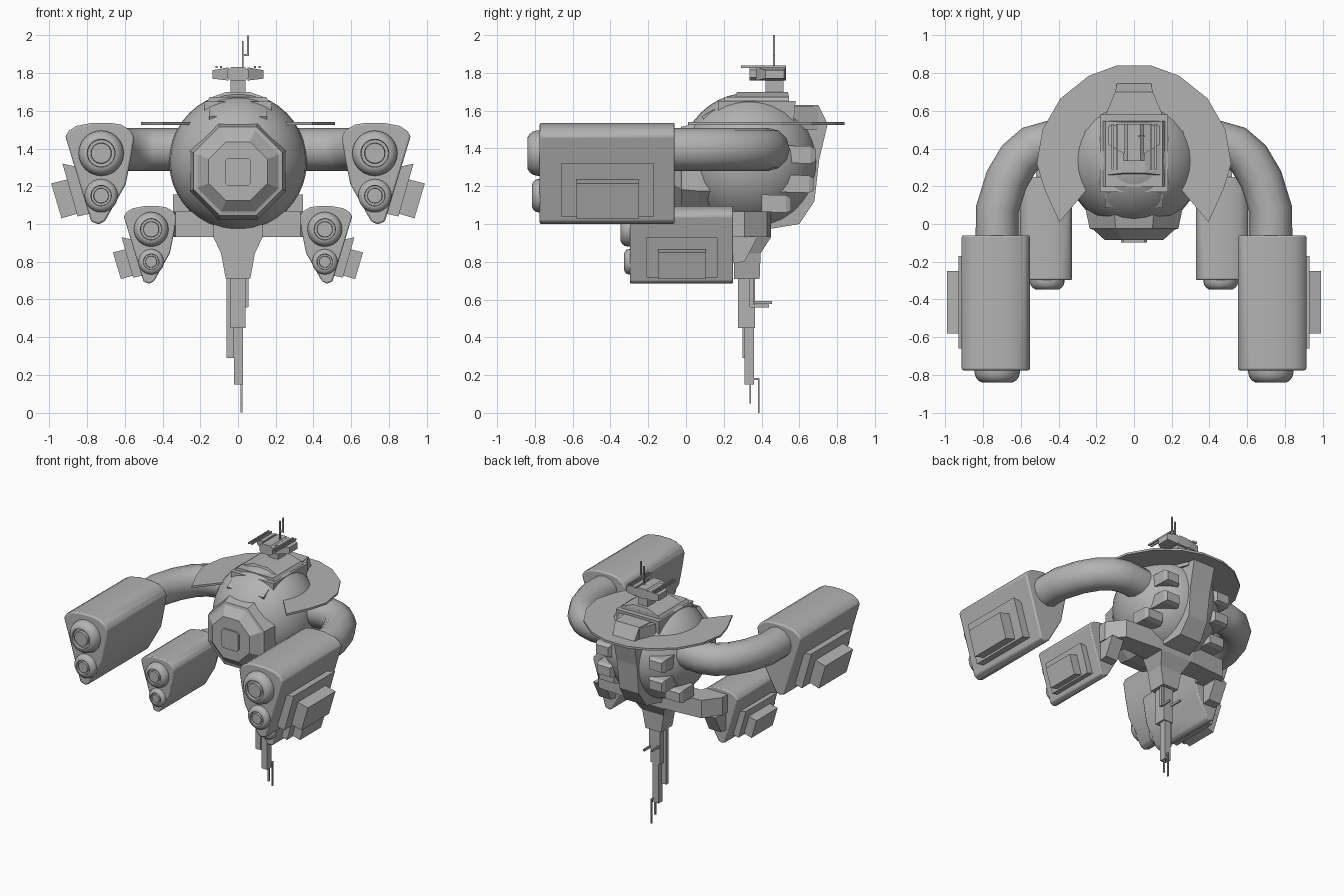
import bpy, bmesh, math
from mathutils import Vector

if "Cube" in bpy.data.objects:
    bpy.data.objects.remove(bpy.data.objects["Cube"])

C = Vector((0, .335, 1.33))   # hull centre
R = .365
grey = bpy.data.materials.new("dark_grey")
grey.diffuse_color = (.45, .45, .45, 1)
grey.use_nodes = True
grey.node_tree.nodes["Principled BSDF"].inputs["Base Color"].default_value = grey.diffuse_color


def finish(name, bm, smooth=None, bevel=0):
    bmesh.ops.recalc_face_normals(bm, faces=bm.faces)
    me = bpy.data.meshes.new(name)
    bm.to_mesh(me)
    bm.free()
    me.materials.append(grey)
    ob = bpy.data.objects.new(name, me)
    bpy.context.collection.objects.link(ob)
    if bevel:
        m = ob.modifiers.new("Bevel", 'BEVEL')
        m.width, m.segments, m.limit_method = bevel, 2, 'ANGLE'
    if smooth:
        bpy.ops.object.select_all(action='DESELECT')
        ob.select_set(True)
        bpy.context.view_layer.objects.active = ob
        bpy.ops.object.shade_smooth_by_angle(angle=math.radians(smooth))
    return ob


def loft(name, rings, **kw):
    """Skin a list of equal-length point rings and cap both ends."""
    bm = bmesh.new()
    vs = [[bm.verts.new(p) for p in r] for r in rings]
    n = len(vs[0])
    for a, b in zip(vs, vs[1:]):
        for i in range(n):
            bm.faces.new((a[i], a[(i + 1) % n], b[(i + 1) % n], b[i]))
    bm.faces.new(vs[0])
    bm.faces.new(vs[-1])
    return finish(name, bm, **kw)


def prism(name, pts, axis, a, b, **kw):
    put = {'x': lambda p, t: (t, p[0], p[1]), 'y': lambda p, t: (p[0], t, p[1]),
           'z': lambda p, t: (p[0], p[1], t)}[axis]
    return loft(name, [[put(p, t) for p in pts] for t in (a, b)], **kw)


def rect(x0, x1, y0, y1, z):
    return [(x0, y0, z), (x1, y0, z), (x1, y1, z), (x0, y1, z)]


def box(name, x0, x1, y0, y1, z0, z1):
    return loft(name, [rect(x0, x1, y0, y1, z0), rect(x0, x1, y0, y1, z1)])


def lathe_y(name, x, z, prof, n, rot=0, **kw):
    """Rings of (radius, y) around an axis parallel to y."""
    return loft(name, [[(x + r * math.cos(rot + 2 * math.pi * i / n), y,
                         z + r * math.sin(rot + 2 * math.pi * i / n)) for i in range(n)]
                       for r, y in prof], **kw)


# Spherical hull
bm = bmesh.new()
bmesh.ops.create_uvsphere(bm, u_segments=32, v_segments=20, radius=R)
bmesh.ops.translate(bm, verts=bm.verts, vec=C)
finish("hull", bm, smooth=40)

# Octagonal nose
k = 1 / math.cos(math.pi / 8)
lathe_y("nose", 0, 1.28, [(r * k, y) for r, y in
        ((.255, .25), (.255, .07), (.235, -.025), (.215, -.03), (.155, -.085))], 8, math.pi / 8)
prism("nose_hatch", [(-.07, 1.22), (-.055, 1.205), (.055, 1.205), (.07, 1.22), (.07, 1.335),
                     (.055, 1.35), (-.055, 1.35), (-.07, 1.335)], 'y', -.06, -.097)
# Row of brow blocks, leaning back with the hull
brow = [(.085, 1.59), (.105, 1.545), (.2, 1.56), (.2, 1.635), (.145, 1.625)]
for x in (-.127, -.042, .042, .127):
    lean = .02 * abs(x) / .127
    prism("brow_block", [(y, z - lean) for y, z in brow], 'x', x - .026, x + .026)

# Crescent disc
outer = [(.09, .84), (.24, .785), (.39, .665), (.485, .5), (.515, .32), (.475, .185), (.395, .01)]
inner = [(.235, .2), (.295, .33), (.26, .49), (.14, .6)]
half = outer + inner
prism("crescent_disc", half + [(-x, y) for x, y in reversed(half)], 'z', 1.525, 1.54)

# Engine pods; the lower pair is a scaled copy of the upper pair
section = [(.915, 1.465), (.895, 1.495), (.855, 1.52), (.77, 1.536), (.68, 1.536), (.62, 1.527),
           (.57, 1.497), (.55, 1.46), (.567, 1.35), (.595, 1.21), (.705, 1.015), (.738, .998),
           (.778, 1.013)]
plate_a = [(.93, 1.32), (.85, 1.04), (.76, 1.06), (.84, 1.30)]
plate_b = [(.99, 1.215), (.935, 1.03), (.80, 1.07), (.85, 1.25)]


def pod(name, s, k, x0, y0, z0):
    X = lambda x: s * (x0 + k * (x - .725))
    Y = lambda y: y0 + k * (y + .06)
    Z = lambda z: z0 + k * (z - 1)
    tr = lambda pts: [(X(x), Z(z)) for x, z in pts]
    prism(name + "_body", tr(section), 'y', Y(-.775), Y(-.06), smooth=35, bevel=.01 * k)
    prism(name + "_plate_inner", tr(plate_a), 'y', Y(-.66), Y(-.17))
    prism(name + "_plate_outer", tr(plate_b), 'y', Y(-.58), Y(-.25))
    for z, r, tip in ((1.375, .12, -.84), (1.15, .088, -.815)):
        d = tip + .775
        prof = [(1, -.76), (1, -.775 + d * .2), (.95, -.775 + d * .55), (.84, -.775 + d * .82),
                (.68, tip), (.62, tip), (.6, tip + .02), (.46, tip + .02), (.44, tip), (.36, tip)]
        lathe_y(name + "_nozzle", X(.725), Z(z), [(r * k * a, Y(y)) for a, y in prof], 24, smooth=35)


def tube(name, pts, r, n=12):
    rings = []
    for i, p in enumerate(pts):
        t = (Vector(pts[min(i + 1, len(pts) - 1)]) - Vector(pts[max(i - 1, 0)])).normalized()
        u = t.cross(Vector((0, 0, 1))).normalized()
        rings.append([Vector(p) + r * (u * math.cos(2 * math.pi * j / n) +
                     Vector((0, 0, math.sin(2 * math.pi * j / n)))) for j in range(n)])
    loft(name, rings, smooth=32)


arm = [(.725, -.1), (.725, .075), (.675, .235), (.61, .345), (.535, .41), (.45, .435), (.2, .415)]
for s in (1, -1):
    pod("upper_pod", s, 1, .725, -.06, 1.0)
    pod("lower_pod", s, .765, .46, .25, .685)
    tube("upper_arm", [(s * x, y, 1.395) for x, y in arm], .114)
    # Lower arm with a gusset behind the pod
    prism("lower_arm", [(s * x, y) for x, y in ((0, .27), (.33, .29), (.35, .22), (.52, .22),
          (.52, .31), (.43, .43), (.15, .45), (0, .45))], 'z', .93, 1.065)
    prism("arm_gusset", [(.22, .79), (.31, .80), (.38, .935), (.22, .935)], 'x', s * .41, s * .51)
    # Clamp blocks jutting from the rear of the hull: x span, y span, z centre
    for x0, x1, y0, y1, z in ((.16, .285, .5, .685, 1.37), (.15, .28, .5, .675, 1.215),
                              (.2, .345, .4, .555, 1.11)):
        loft("rear_block", [[(s * x, y, z + dz - drop) for x, dz in
             ((x0 + i, -h), (x1 - i, -h), (x1 - i, h), (x0 + i, h))]
             for y, i, h, drop in ((y0, 0, .046, 0), (y1 - .025, 0, .046, .004), (y1, .012, .034, .006))])

# Back spine
spine = [(.5, 1.63), (.70, 1.63), (.75, 1.53), (.705, 1.34), (.68, 1.12), (.6, 1.0), (.42, .97)]
w_out = (.12, .10, .09, .085, .08, .09, .12)
loft("back_spine", [[(s * w, y, z) for (y, z), w in zip(spine, w_out)] for s in (-1, 1)])
loft("spine_shoulder", [[(x, y, z) for x, y in ((-.15, .5), (.15, .5), (.15, .58), (.1, .7),
                         (-.1, .7), (-.15, .58))] for z in (1.5, 1.625)])

# Roof platform and neck
loft("roof_base", [rect(-.175, .175, .17, .57, 1.54), rect(-.18, .18, .17, .58, 1.65)])
loft("roof_step", [rect(-.165, .165, .2, .545, 1.65), rect(-.15, .15, .2, .545, 1.672)])
loft("roof_cap", [rect(-.145, .145, .26, .545, 1.67), rect(-.06, .06, .27, .54, 1.70)])
box("neck", -.04, .04, .42, .515, 1.69, 1.765)

# Lookout cabin with side wings and thin rods
prism("cabin", [(-.055, 1.775), (-.035, 1.76), (.035, 1.76), (.055, 1.775), (.055, 1.815),
                (.035, 1.832), (-.035, 1.832), (-.055, 1.815)], 'y', .335, .53)
for s in (1, -1):
    loft("cabin_wing", [[(s * .05, y, z) for y, z in ((.37, 1.76), (.53, 1.76), (.53, 1.83), (.37, 1.83))],
                        [(s * .135, y, z) for y, z in ((.42, 1.77), (.52, 1.77), (.52, 1.815), (.42, 1.815))]])
    for x in (.085, .108):
        box("cabin_rod", s * x, s * (x + .01), .29, .53, 1.826, 1.838)

# Roof antennas
box("antenna_tall", .047, .057, .46, .47, 1.895, 2.0)
box("antenna_short", .02, .03, .46, .47, 1.83, 1.97)
box("antenna_link", .02, .057, .46, .47, 1.89, 1.90)

# Keel: tapering block, then stepped mast
loft("keel", [rect(-.13, .13, .255, .45, 1.07), rect(-.13, .13, .255, .45, .93),
              rect(-.09, .09, .255, .395, .845), rect(-.065, .065, .255, .39, .71)])
box("mast_main", -.04, .04, .275, .365, .45, .72)
box("mast_side", .03, .055, .335, .36, .56, .72)
box("mast_fin", -.062, -.02, .3, .325, .29, .72)
box("mast_lower", -.022, .027, .31, .36, .15, .46)
box("mast_tip", .012, .024, .335, .345, .05, .16)
box("mast_probe", .014, .024, .38, .39, 0, .185)
box("probe_link", .014, .024, .345, .39, .175, .185)
for x, z, y in ((-.03, .585, .455), (.045, .565, .44)):
    box("mast_prong", x - .006, x + .006, .34, y, z - .008, z + .008)
